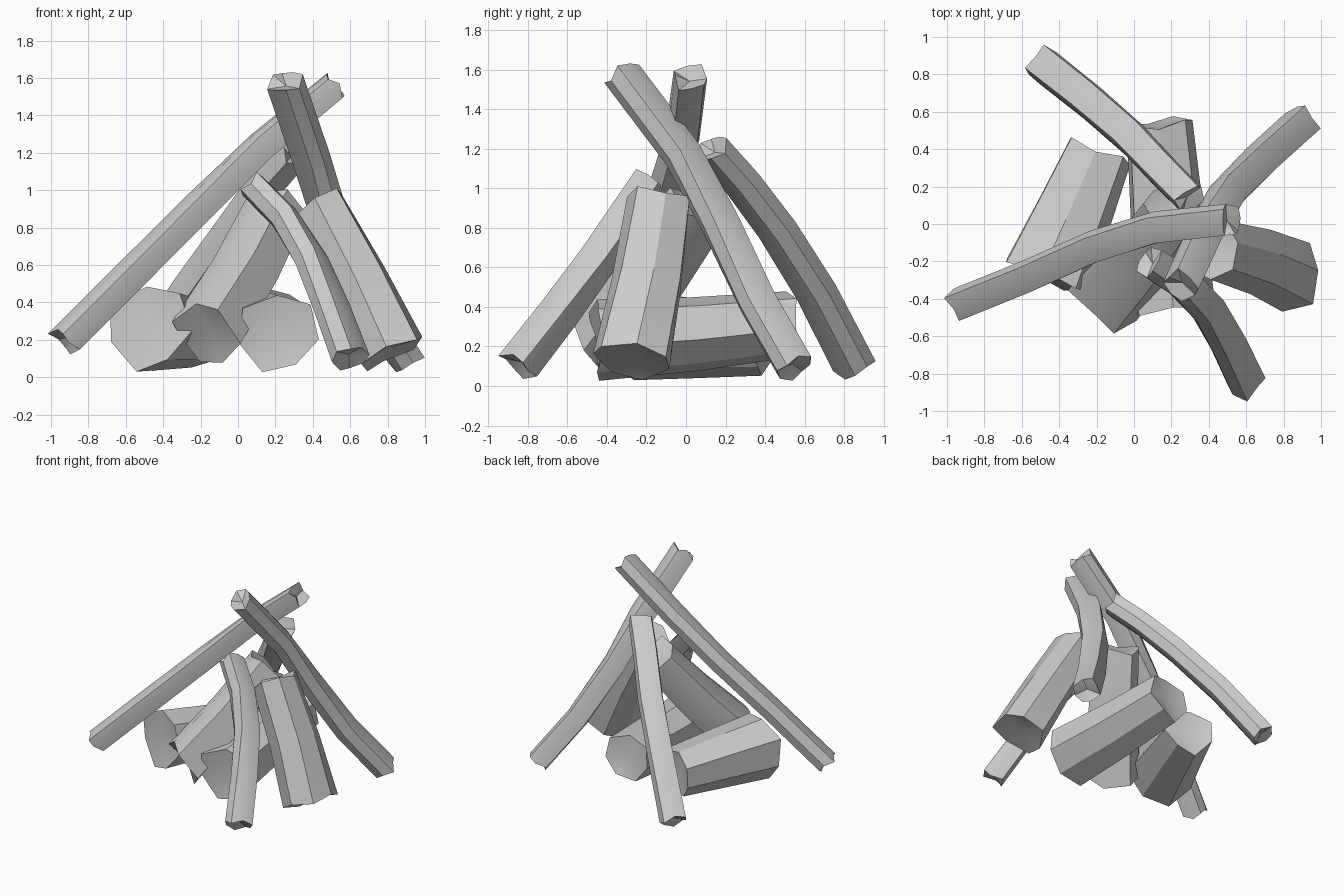
import bpy, bmesh, math
from mathutils import Vector

if "Cube" in bpy.data.objects:
    bpy.data.objects.remove(bpy.data.objects["Cube"])

# Cross-sections as (angle in degrees, relative radius)
STICK = [(15, 1.08), (60, 0.86), (110, 1.1), (155, 1.02), (200, 1.0), (245, 0.86), (290, 1.08), (340, 0.88)]
LOG = [(25, 1.08), (75, 0.92), (130, 1.06), (180, 1.0), (235, 1.06), (285, 0.92), (335, 1.06)]
FLAT_LOG = [(30, 1.1), (80, 0.85), (140, 1.1), (180, 1.0), (220, 1.1), (280, 0.85), (325, 1.1)]


def timber(name, path, radii, section, roll=0, jag=0.03, dish=0.03, slant=0):
    """Loft an irregular section along a path, with split, ragged ends."""
    pts = [Vector(p) for p in path]
    last = len(pts) - 1
    bm = bmesh.new()
    rings, caps = [], []
    for i, p in enumerate(pts):
        t = (pts[min(i + 1, last)] - pts[max(i - 1, 0)]).normalized()
        side = t.cross(Vector((0, 0, 1))).normalized()
        up = side.cross(t)
        r = radii[0] + (radii[1] - radii[0]) * i / last
        ring = []
        for k, (a, f) in enumerate(section):
            a = math.radians(a + roll)
            v = p + (side * math.cos(a) + up * math.sin(a)) * r * f
            if i in (0, last):
                v += t * jag * math.sin(k * 2.3 + i)
            if i == 0:
                v += t * slant * r * math.sin(a)  # foot cut at an angle
            ring.append(bm.verts.new(v))
        rings.append(ring)
        if i == 0:
            caps.append((ring, bm.verts.new(p + t * dish)))
        elif i == last:
            caps.append((ring, bm.verts.new(p - t * dish)))
    n = len(section)
    for a, b in zip(rings, rings[1:]):
        for k in range(n):
            bm.faces.new((a[k], a[(k + 1) % n], b[(k + 1) % n], b[k]))
    for ring, c in caps:
        for k in range(n):
            bm.faces.new((ring[k], ring[(k + 1) % n], c))
    bmesh.ops.recalc_face_normals(bm, faces=bm.faces)
    me = bpy.data.meshes.new(name)
    bm.to_mesh(me)
    bm.free()
    ob = bpy.data.objects.new(name, me)
    bpy.context.collection.objects.link(ob)
    bpy.ops.object.select_all(action='DESELECT')
    ob.select_set(True)
    bpy.context.view_layer.objects.active = ob
    bpy.ops.object.shade_smooth_by_angle(angle=math.radians(32))


# Thin leaning sticks, foot to tip
timber("left_stick", [(-0.93, -0.43, 0.19), (-0.56, -0.28, 0.56), (-0.2, -0.12, 0.92),
                      (0.13, -0.02, 1.24), (0.52, 0.02, 1.56)], (0.09, 0.088), STICK, 20, 0.02)
timber("right_stick", [(0.9, 0.55, 0.09), (0.69, 0.36, 0.42), (0.5, 0.17, 0.82),
                       (0.39, -0.02, 1.17), (0.25, -0.33, 1.58)], (0.095, 0.095), STICK, 45, 0.02)
timber("front_stick", [(0.6, -0.85, 0.1), (0.5, -0.64, 0.37), (0.39, -0.45, 0.63),
                       (0.25, -0.31, 0.85), (0.08, -0.2, 1.02)], (0.1, 0.085), STICK, 0, 0.02)
timber("back_stick", [(-0.49, 0.85, 0.1), (-0.25, 0.66, 0.47), (-0.02, 0.46, 0.79),
                      (0.15, 0.28, 1.03), (0.3, 0.13, 1.2)], (0.1, 0.09), STICK, 35, 0.02)

# Thick leaning logs
timber("right_log", [(0.83, -0.28, 0.13), (0.64, -0.2, 0.52), (0.42, -0.14, 0.93)],
       (0.195, 0.16), LOG, -15, 0.02)
timber("front_log", [(-0.17, -0.43, 0.23), (0.04, -0.18, 0.57), (0.21, 0.06, 0.91)],
       (0.19, 0.16), FLAT_LOG, 15, 0.02, 0.03, 0.3)

# Thick logs lying on the ground
timber("left_ground_log", [(-0.48, -0.28, 0.27), (-0.33, 0.06, 0.25), (-0.19, 0.39, 0.23)],
       (0.235, 0.175), LOG, 20, 0.02)
timber("centre_ground_log", [(0.21, -0.45, 0.24), (0.17, 0.05, 0.27), (0.13, 0.54, 0.32)],
       (0.215, 0.175), LOG, 15, 0.02)
